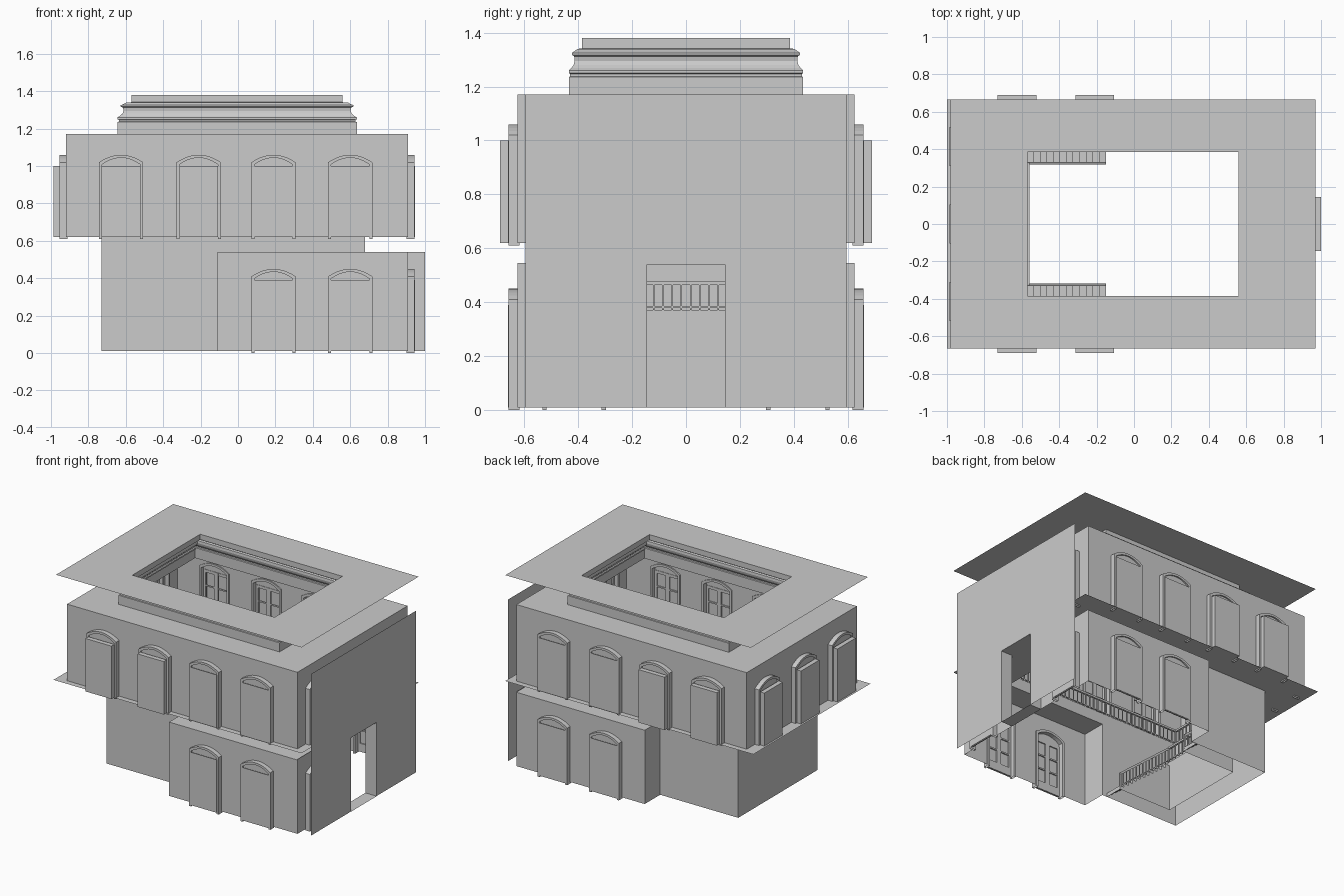
import bpy, bmesh, math
from mathutils import Vector, Matrix

if "Cube" in bpy.data.objects:
    bpy.data.objects.remove(bpy.data.objects["Cube"])

FRONT, RIGHT, BACK, LEFT = 0, math.pi / 2, math.pi, -math.pi / 2


def mesh(name, verts, faces, mat=None):
    me = bpy.data.meshes.new(name)
    me.from_pydata([Vector(v) for v in verts], [], faces)
    me.update()
    ob = bpy.data.objects.new(name, me)
    bpy.context.collection.objects.link(ob)
    if mat:
        ob.matrix_world = mat
    return ob


def from_bm(name, bm):
    me = bpy.data.meshes.new(name)
    bm.to_mesh(me)
    bm.free()
    ob = bpy.data.objects.new(name, me)
    bpy.context.collection.objects.link(ob)
    return ob


def rect(x0, x1, y0, y1, z):
    return [(x0, y0, z), (x1, y0, z), (x1, y1, z), (x0, y1, z)]


def loft(name, loops, closed=True):
    """Skin a list of equal-length loops."""
    n = len(loops[0])
    faces = []
    for k in range(len(loops) - 1):
        for i in range(n if closed else n - 1):
            j = (i + 1) % n
            faces.append((k * n + i, k * n + j, k * n + n + j, k * n + n + i))
    return mesh(name, [v for lp in loops for v in lp], faces)


def box(bm, x0, x1, y0, y1, z0, z1):
    m = Matrix.Translation(((x0 + x1) / 2, (y0 + y1) / 2, (z0 + z1) / 2))
    bmesh.ops.create_cube(bm, size=1, matrix=m @ Matrix.Diagonal((x1 - x0, y1 - y0, z1 - z0, 1)))


def beam(bm, a, b, w):
    a, b = Vector(a), Vector(b)
    m = Matrix.Translation((a + b) / 2) @ (b - a).to_track_quat('Z', 'Y').to_matrix().to_4x4()
    bmesh.ops.create_cube(bm, size=1, matrix=m @ Matrix.Diagonal((w, w, (b - a).length, 1)))


def arch(hw, spring, crown, base=0.0, n=10):
    """Outline of an opening from bottom left, over the arch, to bottom right."""
    top = []
    for i in range(n + 1):
        t = -1 + 2 * i / n
        top.append((t * hw, spring + (crown - spring) * (1 - t * t)))
    return [(-hw, base)] + top + [(hw, base)]


HW, SPRING, CROWN = 0.118, 0.40, 0.44


def window(depth, mat):
    # arched lining of the opening
    a = arch(HW, SPRING, CROWN, -0.01)
    b = arch(HW - 0.016, SPRING - 0.012, CROWN - 0.016, -0.01)
    at = lambda o, y: [(x, y, z) for x, z in o]
    # casing: room face, outer side, inner side, outside face
    ob = loft('window_casing', [at(a, -0.034), at(a, 0.008), at(b, 0.008), at(b, -0.034), at(a, -0.034)], False)
    ob.matrix_world = mat
    # lunette above the door leaves
    lun = [(x, -0.024, z) for x, z in b[1:-1]]
    hw = HW - 0.016
    mesh('window_lunette', lun + [(hw, -0.024, 0.37), (-hw, -0.024, 0.37)],
         [tuple(range(len(lun) + 2))], mat)
    # shallow or deep recess box behind
    w, t = 0.104, 0.38
    v = [(x, y, z) for y in (-0.033, -depth) for x, z in ((-w, 0), (-w, t), (w, t), (w, 0))]
    mesh('window_recess', v, [(0, 1, 5, 4), (1, 2, 6, 5), (2, 3, 7, 6), (3, 0, 4, 7), (4, 5, 6, 7)], mat)
    # two door leaves with glazing bars
    bm = bmesh.new()
    for s in (-1, 1):
        c = s * 0.05
        for x in (-0.042, 0.042):
            box(bm, c + x - 0.008, c + x + 0.008, -0.03, -0.02, 0, 0.37)
        for z, h in ((0.03, 0.06), (0.155, 0.01), (0.255, 0.01), (0.36, 0.02)):
            box(bm, c - 0.035, c + 0.035, -0.029, -0.021, z - h / 2, z + h / 2)
    from_bm('window_leaves', bm).matrix_world = mat


def wall(name, side, dist, u0, u1, z0, z1, wins, door=None):
    """Wall as one outline notched by its openings; wins = [(centre, depth)]."""
    base = Matrix.Rotation(side, 4, 'Z') @ Matrix.Translation((0, -dist, 0))
    notches = [(u, arch(HW, SPRING, CROWN)) for u, d in wins]
    if door:
        notches.append((0, [(-door[0], 0), (-door[0], door[1]), (door[0], door[1]), (door[0], 0)]))
    pts = [(u0, 0, z0)]
    for u, o in sorted(notches, key=lambda k: k[0]):
        pts += [(u + x, 0, z0 + z) for x, z in o]
    pts += [(u1, 0, z0), (u1, 0, z1), (u0, 0, z1)]
    mesh(name, pts, [tuple(range(len(pts)))], base)
    for u, d in wins:
        window(d, base @ Matrix.Translation((u, 0, z0)))


DEEP, FLAT, LO, UP = 0.066, 0.036, 0.01, 0.62
XS = (-0.625, -0.21, 0.19, 0.6)

# upper storey walls
wall('upper_front_wall', FRONT, 0.625, -0.92, 0.91, UP, 1.17, [(x, DEEP if x < 0 else FLAT) for x in XS])
wall('upper_back_wall', BACK, 0.625, -0.91, 0.92, UP, 1.17, [(-x, DEEP if x < 0 else FLAT) for x in XS])
wall('upper_left_wall', LEFT, 0.92, -0.625, 0.625, UP, 1.17, [(y, DEEP) for y in (-0.415, 0, 0.415)])
wall('upper_right_wall', RIGHT, 0.91, -0.625, 0.625, UP, 1.17, [(y, FLAT) for y in (-0.415, 0, 0.415)])

# lower storey walls
wall('lower_front_wall', FRONT, 0.625, -0.11, 0.91, LO, 0.54, [(x, FLAT) for x in XS[2:]])
wall('lower_back_wall', BACK, 0.625, -0.91, 0.11, LO, 0.54, [(-x, FLAT) for x in XS[2:]])
wall('lower_right_wall', RIGHT, 0.91, -0.625, 0.625, LO, 0.545, [(-0.415, FLAT), (0.415, FLAT)], (0.145, 0.53))

# entrance screen and door reveal
wall('entrance_screen', RIGHT, 0.998, -0.595, 0.595, LO, 1.17, [], (0.145, 0.53))
loft('door_reveal', [[(x, -0.145, LO), (x, -0.145, 0.54), (x, 0.145, 0.54), (x, 0.145, LO)]
                     for x in (0.91, 1.0)])

# roof plate, ceiling, gallery floor with its fascia
loft('roof_plate', [rect(-0.98, 0.97, -0.665, 0.665, 1.38), rect(-0.57, 0.56, -0.385, 0.385, 1.38)])
loft('upper_ceiling', [rect(-0.92, 0.91, -0.625, 0.625, 1.17), rect(-0.645, 0.635, -0.435, 0.435, 1.17)])
loft('gallery_floor', [rect(-1.0, 0.97, -0.665, 0.665, UP), rect(-0.73, 0.68, -0.45, 0.45, UP)])
loft('gallery_fascia', [rect(-0.73, 0.68, -0.45, 0.45, z) for z in (0.54, UP)])
mesh('lower_ceiling', [(-0.11, -0.625, 0.54), (0.91, -0.625, 0.54), (0.91, 0.625, 0.54), (-0.11, 0.625, 0.54),
                       (-0.11, 0.45, 0.54), (0.68, 0.45, 0.54), (0.68, -0.45, 0.54), (-0.11, -0.45, 0.54)],
     [(0, 1, 6, 7), (1, 2, 5, 6), (2, 3, 4, 5)])

# moulded cornice around the skylight opening
prof = [(1, 1.17), (1, 1.235), (0.9, 1.237), (0.9, 1.247), (1, 1.25), (1, 1.26), (0.82, 1.268), (0.64, 1.28),
        (0.56, 1.295), (0.6, 1.312), (0.76, 1.318), (0.76, 1.325), (0.55, 1.332), (0.35, 1.34), (0, 1.341), (0, 1.38)]
loft('cornice', [rect(-0.57 - 0.075 * t, 0.56 + 0.075 * t, -0.385 - 0.05 * t, 0.385 + 0.05 * t, z)
                 for t, z in prof])

# stair hall walls
path = [(-0.11, -0.625), (-0.11, -0.45), (-0.73, -0.45), (-0.73, 0.45), (-0.11, 0.45), (-0.11, 0.625)]
loft('stair_hall_walls', [[(x, y, z) for x, y in path] for z in (LO, 0.54)], False)

# landing and the wall under it
LAND, N = 0.37, 13
mesh('landing', rect(-0.73, -0.57, -0.45, 0.45, LAND), [(0, 1, 2, 3)])
mesh('landing_front', [(-0.57, -0.32, LO), (-0.57, 0.32, LO), (-0.57, 0.32, LAND), (-0.57, -0.32, LAND)],
     [(0, 1, 2, 3)])


def railing(name, a, b, h, step=0.035):
    bm = bmesh.new()
    a, b = Vector(a), Vector(b)
    n = max(2, round((b - a).length / step))
    up = Vector((0, 0, h))
    for i in range(n + 1):
        p = a.lerp(b, i / n)
        beam(bm, p, p + up, 0.012 if i in (0, n) else 0.006)
    beam(bm, a + up, b + up, 0.014)
    low = Vector((0, 0, 0.012))
    beam(bm, a + low, b + low, 0.006)
    from_bm(name, bm)


for s in (-1, 1):
    # flight of steps with its inner side wall
    run, rise = 0.42 / (N - 1), (LAND - LO) / N
    prof = [(-0.15, LO)]
    for i in range(N):
        x = -0.15 - i * run
        prof.append((x, LO + (i + 1) * rise))
        if i < N - 1:
            prof.append((x - run, LO + (i + 1) * rise))
    loft('stair_steps', [[(x, s * y, z) for x, z in prof] for y in (0.32, 0.45)], False)
    mesh('stair_side', [(x, s * 0.32, z) for x, z in prof] + [(-0.57, s * 0.32, LO)],
         [tuple(range(len(prof) + 1))])
    railing('stair_railing', (-0.155, s * 0.325, 0.03), (-0.565, s * 0.325, LAND), 0.1)
    railing('gallery_railing_side', (-0.735, s * 0.455, UP), (0.685, s * 0.455, UP), 0.1)

railing('landing_railing', (-0.565, -0.325, LAND), (-0.565, 0.325, LAND), 0.1)
railing('gallery_railing_left', (-0.735, -0.455, UP), (-0.735, 0.455, UP), 0.1)
railing('gallery_railing_right', (0.685, -0.455, UP), (0.685, 0.455, UP), 0.1)
